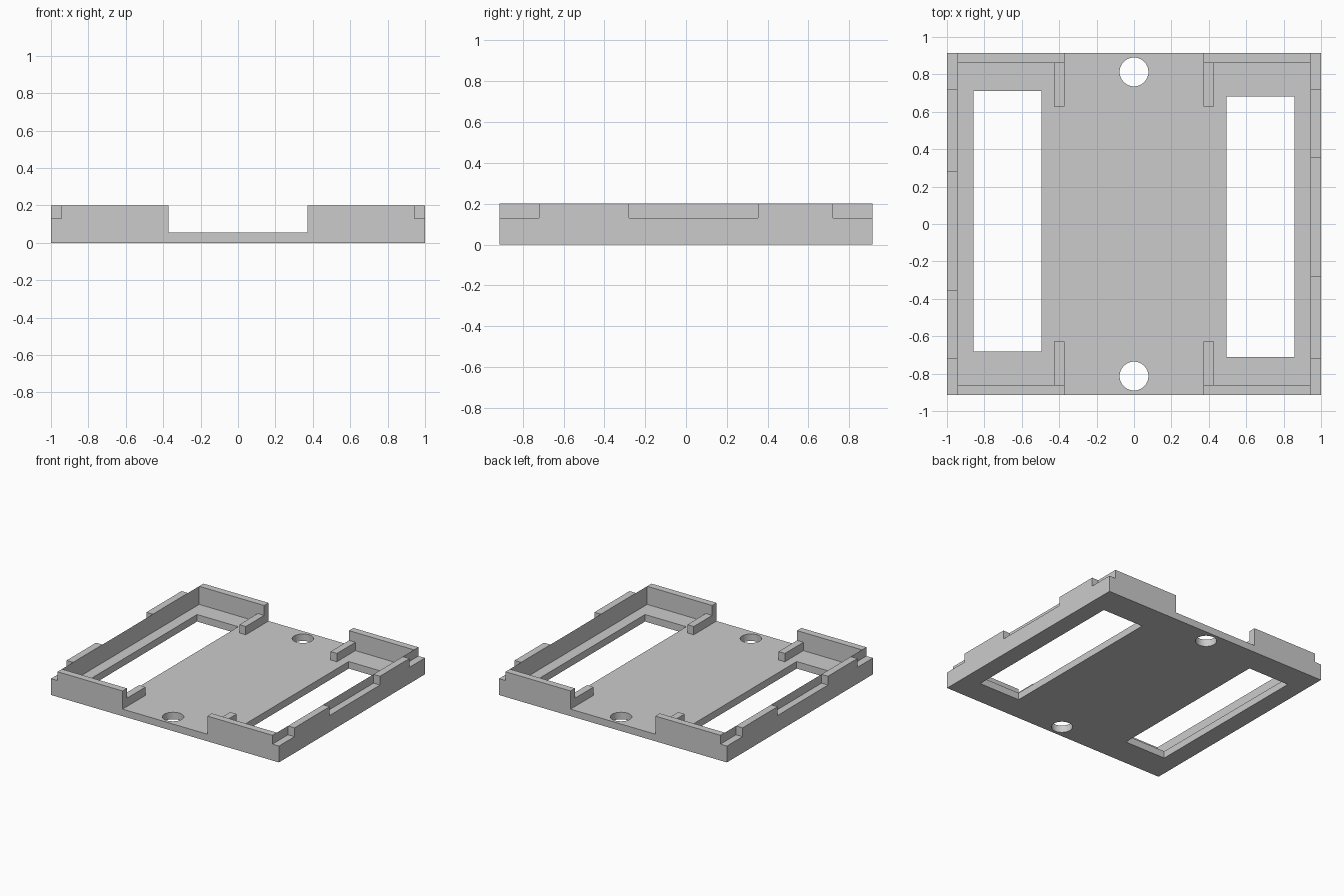
import bpy
import bmesh
from mathutils import Matrix, Vector

cube = bpy.data.objects.get("Cube")
if cube:
    bpy.data.objects.remove(cube, do_unlink=True)

grey = bpy.data.materials.new("plain grey")
grey.use_nodes = True
COLOR = (0.6, 0.6, 0.6, 1)
grey.diffuse_color = COLOR
grey.node_tree.nodes["Principled BSDF"].inputs["Base Color"].default_value = COLOR

HALF_Y = 0.915
FLOOR, RIM, TOP = 0.056, 0.13, 0.2
IN_X, IN_Y = 0.943, 0.86
GAP = 0.372          # half width of the open mouths
OUT = 1.2            # overshoot for cutters


def new_object(name, bm):
    mesh = bpy.data.meshes.new(name)
    bm.to_mesh(mesh)
    bm.free()
    mesh.materials.append(grey)
    ob = bpy.data.objects.new(name, mesh)
    bpy.context.collection.objects.link(ob)
    return ob


def box(name, x, y, z):
    """Box from three (low, high) ranges."""
    bm = bmesh.new()
    lo, hi = (Vector(c) for c in zip(x, y, z))
    matrix = Matrix.Translation((lo + hi) / 2) @ Matrix.Diagonal((*(hi - lo), 1))
    bmesh.ops.create_cube(bm, size=1, matrix=matrix)
    return new_object(name, bm)


def drill(name, y, radius):
    bm = bmesh.new()
    bmesh.ops.create_cone(bm, cap_ends=True, segments=48, radius1=radius,
                          radius2=radius, depth=1,
                          matrix=Matrix.Translation((0, y, 0)))
    return new_object(name, bm)


def turned(r, sign):
    """Range after a half turn about z when sign is -1."""
    return tuple(sorted(sign * v for v in r))


# Solid block that becomes the tray
tray = box("tray", (-1, 1), (-HALF_Y, HALF_Y), (0, TOP))

# Inner pocket and the open mouths at front and back
cutters = [
    box("pocket_cutter", (-IN_X, IN_X), (-IN_Y, IN_Y), (FLOOR, OUT)),
    box("mouth_cutter", (-GAP, GAP), (-OUT, OUT), (FLOOR, OUT)),
]

# Windows, rim notches and screw holes repeat with a half turn
for s in (1, -1):
    cutters.append(box("window_cutter", turned((0.495, 0.857), s),
                       turned((-0.711, 0.681), s), (-OUT, OUT)))
    for span in ((-OUT, -0.72), (-0.28, 0.352), (0.72, OUT)):
        cutters.append(box("notch_cutter", turned((IN_X, OUT), s),
                           turned(span, s), (RIM, OUT)))
    cutters.append(drill("hole_cutter", s * 0.813, 0.077))

for c in cutters:
    c.hide_render = True
    mod = tray.modifiers.new(c.name, "BOOLEAN")
    mod.operation = "DIFFERENCE"
    mod.solver = "EXACT"
    mod.object = c

# Bake the cuts and discard the cutters
bpy.context.view_layer.update()
graph = bpy.context.evaluated_depsgraph_get()
cut_mesh = bpy.data.meshes.new_from_object(tray.evaluated_get(graph))
tray.modifiers.clear()
tray.data = cut_mesh
for c in cutters:
    bpy.data.objects.remove(c, do_unlink=True)

# Short ribs running inward from the wall ends
for sx, side in ((1, "left"), (-1, "right")):
    for sy, end in ((1, "back"), (-1, "front")):
        box(f"{end}_{side}_rib", turned((GAP, 0.428), sx),
            turned((0.628, IN_Y), sy), (FLOOR, 0.122))
